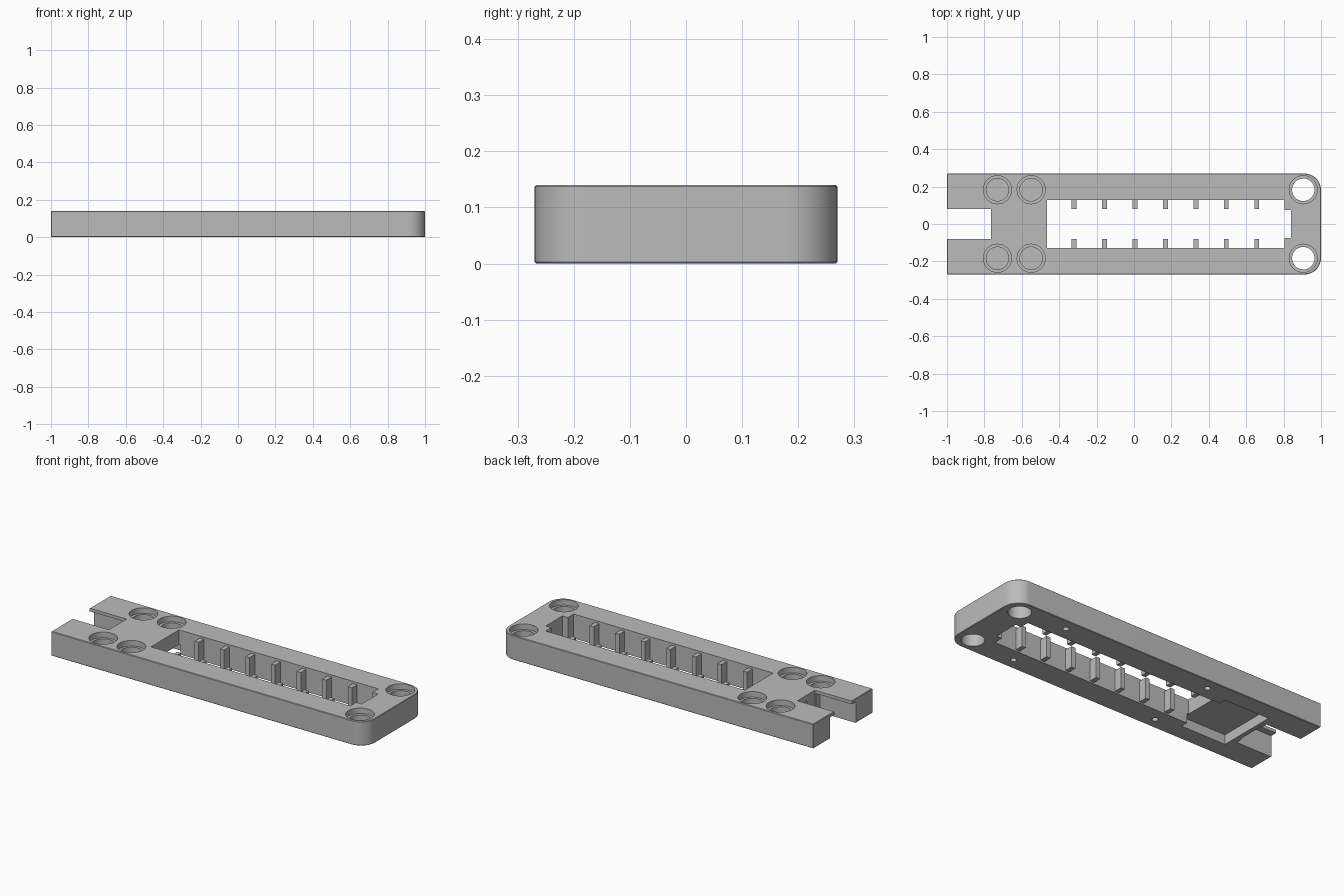
import bpy, bmesh, math
from mathutils import Matrix, Vector

if "Cube" in bpy.data.objects:
    bpy.data.objects.remove(bpy.data.objects["Cube"], do_unlink=True)

grey = bpy.data.materials.new("plain grey")
grey.use_nodes = True
grey.diffuse_color = (0.5, 0.5, 0.5, 1)
grey.node_tree.nodes["Principled BSDF"].inputs["Base Color"].default_value = (0.5, 0.5, 0.5, 1)

LENGTH, WIDTH, HEIGHT = 1.0, 0.27, 0.14   # half length, half width, full height
WINDOW = 0.128                            # half width of the long window


def make(name, bm):
    mesh = bpy.data.meshes.new(name)
    bmesh.ops.recalc_face_normals(bm, faces=bm.faces)
    bm.to_mesh(mesh)
    bm.free()
    ob = bpy.data.objects.new(name, mesh)
    bpy.context.collection.objects.link(ob)
    mesh.materials.append(grey)
    return ob


def box(name, x0, x1, y0, y1, z0, z1):
    bm = bmesh.new()
    mid = Vector((x0 + x1, y0 + y1, z0 + z1)) / 2
    size = Matrix.Diagonal((x1 - x0, y1 - y0, z1 - z0, 1))
    bmesh.ops.create_cube(bm, size=1, matrix=Matrix.Translation(mid) @ size)
    return make(name, bm)


def cylinder(name, x, y, r, z0, z1, turn=None):
    bm = bmesh.new()
    place = Matrix.Translation((x, y, (z0 + z1) / 2))
    if turn:
        place = place @ Matrix.Rotation(turn, 4, "Y")
    bmesh.ops.create_cone(bm, cap_ends=True, segments=48, radius1=r, radius2=r,
                          depth=z1 - z0, matrix=place)
    return make(name, bm)


# body outline: square at one end, rounded corners at the other
radius = 0.09
outline = [(-LENGTH, WIDTH), (-LENGTH, -WIDTH)]
for sign, start in ((-1, -90), (1, 0)):
    for i in range(13):
        a = math.radians(start + i * 7.5)
        outline.append((LENGTH - radius + radius * math.cos(a),
                        sign * (WIDTH - radius) + radius * math.sin(a)))
bm = bmesh.new()
face = bm.faces.new([bm.verts.new((x, y, 0)) for x, y in outline])
lifted = bmesh.ops.extrude_face_region(bm, geom=[face])["geom"]
bmesh.ops.translate(bm, vec=(0, 0, HEIGHT),
                    verts=[v for v in lifted if isinstance(v, bmesh.types.BMVert)])
body = make("body", bm)

# softened top and bottom rims
bevel = body.modifiers.new("rim", "BEVEL")
bevel.width, bevel.segments = 0.003, 1
bevel.limit_method, bevel.angle_limit = "ANGLE", math.radians(60)

cutters = [
    # end slot, narrow under the top lip and wider below it
    box("slot_cutter", -1.1, -0.765, -0.08, 0.08, -0.1, 0.3),
    box("slot_lower_cutter", -1.1, -0.772, -0.117, 0.117, -0.1, 0.122),
    # long window with a narrower end
    box("window_cutter", -0.465, 0.805, -WINDOW, WINDOW, -0.1, 0.3),
    box("window_end_cutter", 0.7, 0.84, -0.075, 0.075, -0.1, 0.3),
    # underside pocket opening into the window
    box("pocket_cutter", -0.74, -0.455, -0.17, 0.17, -0.1, 0.055),
    # cable hole in the slot end wall
    cylinder("cable_hole_cutter", -0.75, 0, 0.014, 0.05, 0.13, math.pi / 2),
]
for y in (-0.183, 0.183):
    # stepped round holes: blind at the slot end, through at the rounded end
    for x, floor in ((-0.73, 0.075), (-0.55, 0.075), (0.905, -0.1)):
        cutters.append(cylinder("step_cutter", x, y, 0.075, 0.108, 0.3))
        cutters.append(cylinder("hole_cutter", x, y, 0.06, floor, 0.2))
    # small screw holes underneath
    for x in (-0.31, 0.62):
        cutters.append(cylinder("screw_cutter", x, y * 1.12, 0.016, -0.1, 0.06))

for cutter in cutters:
    cutter.hide_render = True
    cut = body.modifiers.new("cut", "BOOLEAN")
    cut.operation, cut.solver, cut.object = "DIFFERENCE", "EXACT", cutter

# bake the cuts and remove the cutters
bpy.context.view_layer.update()
graph = bpy.context.evaluated_depsgraph_get()
finished = bpy.data.meshes.new_from_object(body.evaluated_get(graph))
body.modifiers.clear()
body.data = finished
finished.materials.clear()
finished.materials.append(grey)
for poly in finished.polygons:
    poly.material_index = 0
for cutter in cutters:
    bpy.data.objects.remove(cutter, do_unlink=True)

bpy.ops.object.select_all(action="DESELECT")
body.select_set(True)
bpy.context.view_layer.objects.active = body
bpy.ops.object.shade_smooth_by_angle(angle=math.radians(30))

# guide ribs in pairs along the window walls
for i in range(7):
    x = -0.32 + i * 0.1627
    for side, sign in (("front", -1), ("back", 1)):
        y0, y1 = sorted((sign * 0.08, sign * (WINDOW + 0.004)))
        box(f"{side}_rib_{i + 1}", x - 0.013, x + 0.013, y0, y1, 0.008, 0.128)
